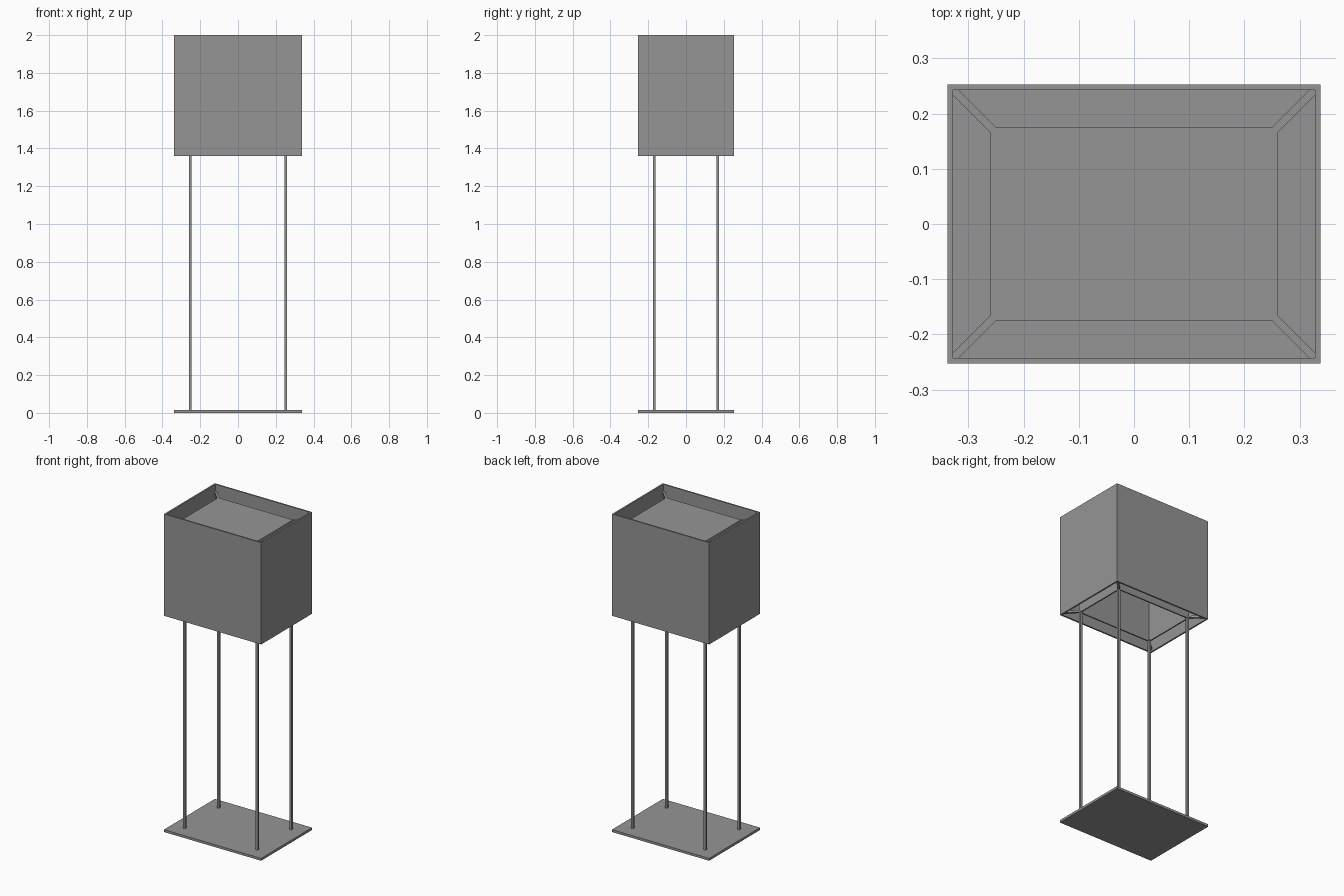
import bpy
import bmesh
from math import atan2, hypot
from mathutils import Matrix, Vector

if "Cube" in bpy.data.objects:
    bpy.data.objects.remove(bpy.data.objects["Cube"], do_unlink=True)

grey = bpy.data.materials.new("mid_grey")
grey.use_nodes = True
grey.diffuse_color = (0.3, 0.3, 0.3, 1)
grey.node_tree.nodes["Principled BSDF"].inputs["Base Color"].default_value = grey.diffuse_color


def finish(name, bm):
    bmesh.ops.recalc_face_normals(bm, faces=bm.faces)
    mesh = bpy.data.meshes.new(name)
    bm.to_mesh(mesh)
    bm.free()
    mesh.materials.append(grey)
    obj = bpy.data.objects.new(name, mesh)
    bpy.context.collection.objects.link(obj)
    return obj


def box(name, centre, size, angle=0):
    bm = bmesh.new()
    matrix = (Matrix.Translation(centre) @ Matrix.Rotation(angle, 4, "Z")
              @ Matrix.Diagonal((*size, 1)))
    bmesh.ops.create_cube(bm, size=1, matrix=matrix)
    return finish(name, bm)


def sleeve(name, half_x, half_y, wall, z0, z1):
    """Rectangular tube, open at both ends."""
    bm = bmesh.new()
    loops = []
    for inset, z in ((0, z0), (0, z1), (wall, z1), (wall, z0)):
        x, y = half_x - inset, half_y - inset
        loops.append([bm.verts.new((sx * x, sy * y, z))
                      for sx, sy in ((-1, -1), (1, -1), (1, 1), (-1, 1))])
    for k in range(4):
        a, b = loops[k], loops[(k + 1) % 4]
        for i in range(4):
            j = (i + 1) % 4
            bm.faces.new((a[i], a[j], b[j], b[i]))
    return finish(name, bm)


SHADE_X, SHADE_Y, WALL = 0.338, 0.253, 0.01
CORE_X, CORE_Y = 0.26, 0.175
BOTTOM, TOP = 1.36, 2.0
CORE_LOW, CORE_HIGH = BOTTOM + 0.01, TOP - 0.04
BAR = 0.014

# Floor plate and outer shade
box("base_plate", (0, 0, 0.0075), (2 * SHADE_X, 2 * SHADE_Y, 0.015))
sleeve("outer_shade", SHADE_X, SHADE_Y, WALL, BOTTOM, TOP)

# Inner light box, closed on top and open below
sleeve("inner_box", CORE_X, CORE_Y, 0.008, CORE_LOW, CORE_HIGH - 0.01)
box("inner_lid", (0, 0, CORE_HIGH - 0.005), (2 * CORE_X, 2 * CORE_Y, 0.01))

# Posts at the box corners, with diagonal struts out to the shade
for sx, side in ((-1, "right"), (1, "left")):
    for sy, end in ((-1, "front"), (1, "back")):
        tag = f"{end}_{side}"
        post = Vector((sx * (CORE_X - BAR / 2), sy * (CORE_Y - BAR / 2), 0))
        z0, z1 = 0.01, CORE_LOW + 0.01
        box("post_" + tag, post + Vector((0, 0, (z0 + z1) / 2)), (BAR, BAR, z1 - z0))
        inner = Vector((sx * (CORE_X - 0.005), sy * (CORE_Y - 0.005), 0))
        outer = Vector((sx * (SHADE_X - WALL), sy * (SHADE_Y - WALL), 0))
        span = outer - inner
        for level, z in (("lower", CORE_LOW + 0.007), ("upper", CORE_HIGH - 0.007)):
            box(f"{level}_strut_{tag}", (inner + outer) / 2 + Vector((0, 0, z)),
                (hypot(span.x, span.y), BAR, BAR - 0.002), atan2(span.y, span.x))
